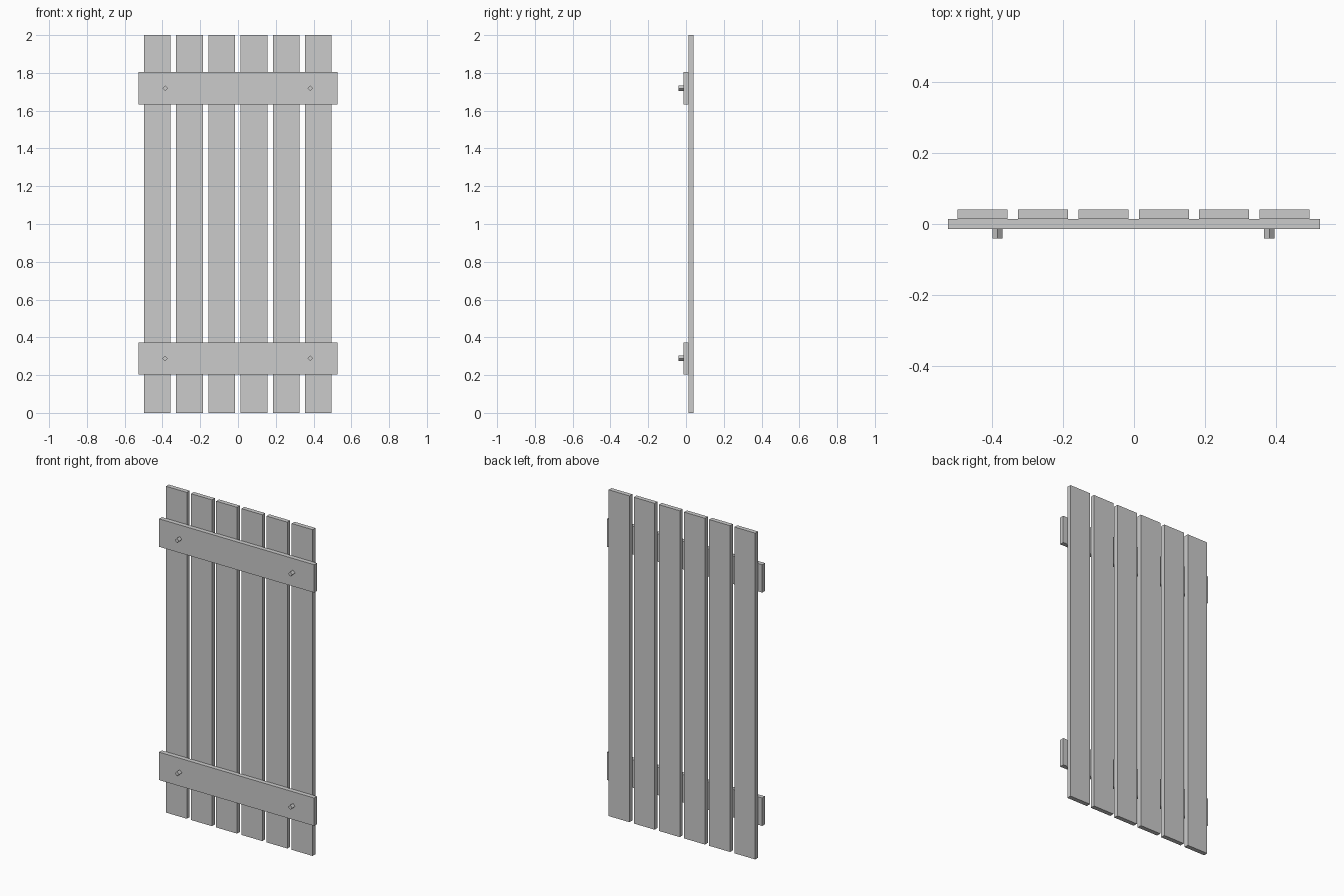
import bpy, bmesh
from math import pi
from mathutils import Matrix

if "Cube" in bpy.data.objects:
    bpy.data.objects.remove(bpy.data.objects["Cube"])

T = 0.0273            # board thickness
Y_FRONT = -0.041      # front tip of the pegs


def add_object(name, bm):
    mesh = bpy.data.meshes.new(name)
    bm.to_mesh(mesh)
    bm.free()
    obj = bpy.data.objects.new(name, mesh)
    bpy.context.collection.objects.link(obj)
    return obj


def board(name, center, size):
    bm = bmesh.new()
    bmesh.ops.create_cube(bm, size=1.0, matrix=Matrix.Translation(center) @ Matrix.Diagonal((*size, 1)))
    return add_object(name, bm)


def peg(name, x, z):
    # four-sided pin standing on its corner, pointing along y
    bm = bmesh.new()
    matrix = Matrix.Translation((x, Y_FRONT + T / 2, z)) @ Matrix.Rotation(pi / 2, 4, 'X')
    bmesh.ops.create_cone(bm, cap_ends=True, segments=4, radius1=0.0145, radius2=0.0145,
                          depth=T, matrix=matrix)
    # turn the corners onto the x and z axes if they are not there already
    if all(abs(v.co.x - x) > 0.003 for v in bm.verts):
        bmesh.ops.rotate(bm, verts=bm.verts, cent=(x, 0, z), matrix=Matrix.Rotation(pi / 4, 3, 'Y'))
    return add_object(name, bm)


# Upright planks
for i in range(6):
    x = -0.001 + (i - 2.5) * 0.1706
    board(f"plank_{i + 1}", (x, Y_FRONT + 2.5 * T, 1.0), (0.1415, T, 2.0))

# Cross rails with their pegs
for level, z in (("lower", 0.288), ("upper", 1.718)):
    board(f"{level}_rail", (0, Y_FRONT + 1.5 * T, z), (1.052, T, 0.171))
    for side, x in (("left", -0.3855), ("right", 0.3825)):
        peg(f"{level}_{side}_peg", x, z)
